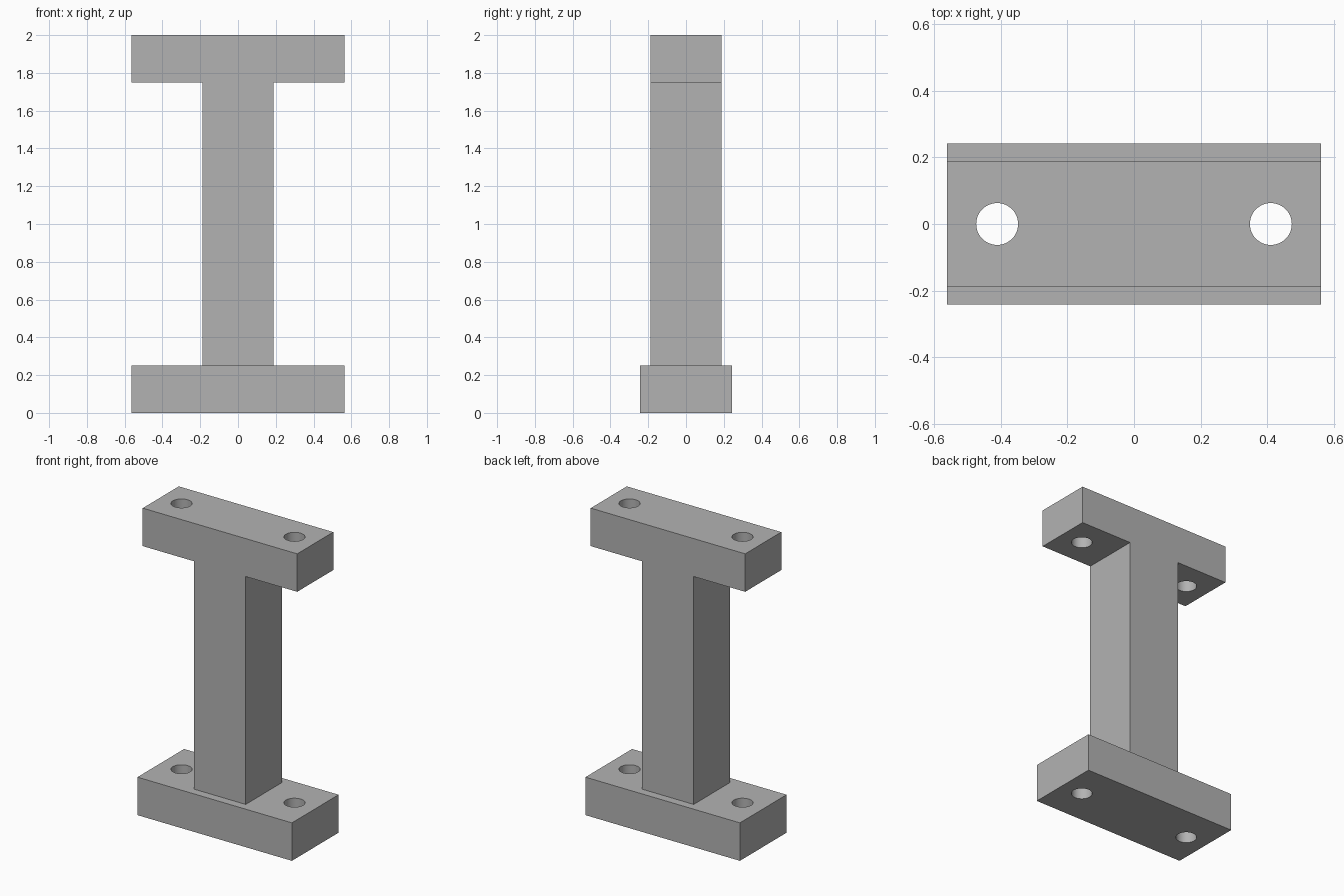
import bpy
import bmesh

cube = bpy.data.objects.get("Cube")
if cube:
    bpy.data.objects.remove(cube, do_unlink=True)

HALF_X, HALF_Y, BASE_Y = 0.5625, 0.1875, 0.2425
PLATE, HEIGHT = 0.25, 2.0
HOLE_X, HOLE_R = 0.4115, 0.063

grey = bpy.data.materials.new("plain grey")
grey.use_nodes = True
colour = (0.45, 0.45, 0.45, 1)
grey.diffuse_color = colour
grey.node_tree.nodes["Principled BSDF"].inputs["Base Color"].default_value = colour


def extrude_profile(name, points, half_depth):
    """Extrude an x-z outline along y, centred on y = 0."""
    bm = bmesh.new()
    face = bm.faces.new([bm.verts.new((x, -half_depth, z)) for x, z in points])
    result = bmesh.ops.extrude_face_region(bm, geom=[face])
    moved = [v for v in result["geom"] if isinstance(v, bmesh.types.BMVert)]
    bmesh.ops.translate(bm, verts=moved, vec=(0, 2 * half_depth, 0))
    bmesh.ops.recalc_face_normals(bm, faces=bm.faces)
    mesh = bpy.data.meshes.new(name)
    bm.to_mesh(mesh)
    bm.free()
    mesh.materials.append(grey)
    obj = bpy.data.objects.new(name, mesh)
    bpy.context.collection.objects.link(obj)
    return obj


def drill_holes(obj, z):
    """Cut a vertical bolt hole through each end of a plate."""
    bpy.context.view_layer.objects.active = obj
    for side in (-1, 1):
        bpy.ops.mesh.primitive_cylinder_add(
            vertices=48, radius=HOLE_R, depth=PLATE * 2, location=(side * HOLE_X, 0, z))
        cutter = bpy.context.object
        cutter.data.materials.append(grey)
        cutter.hide_render = True
        bpy.context.view_layer.objects.active = obj
        mod = obj.modifiers.new("bolt_hole", "BOOLEAN")
        mod.operation = "DIFFERENCE"
        mod.solver = "EXACT"
        mod.object = cutter
        bpy.ops.object.modifier_apply(modifier=mod.name)
        bpy.data.objects.remove(cutter, do_unlink=True)
    bpy.ops.object.select_all(action="DESELECT")
    obj.select_set(True)
    bpy.ops.object.shade_smooth_by_angle()


# Wide base plate
base = extrude_profile("base_plate", [
    (-HALF_X, 0), (HALF_X, 0), (HALF_X, PLATE), (-HALF_X, PLATE)], BASE_Y)
drill_holes(base, PLATE / 2)

# Square post and top flange as one T-shaped piece
under = HEIGHT - PLATE
right_half = [(HALF_Y, PLATE), (HALF_Y, under), (HALF_X, under), (HALF_X, HEIGHT)]
left_half = [(-x, z) for x, z in reversed(right_half)]
post = extrude_profile("post_and_top_flange", right_half + left_half, HALF_Y)
drill_holes(post, HEIGHT - PLATE / 2)
